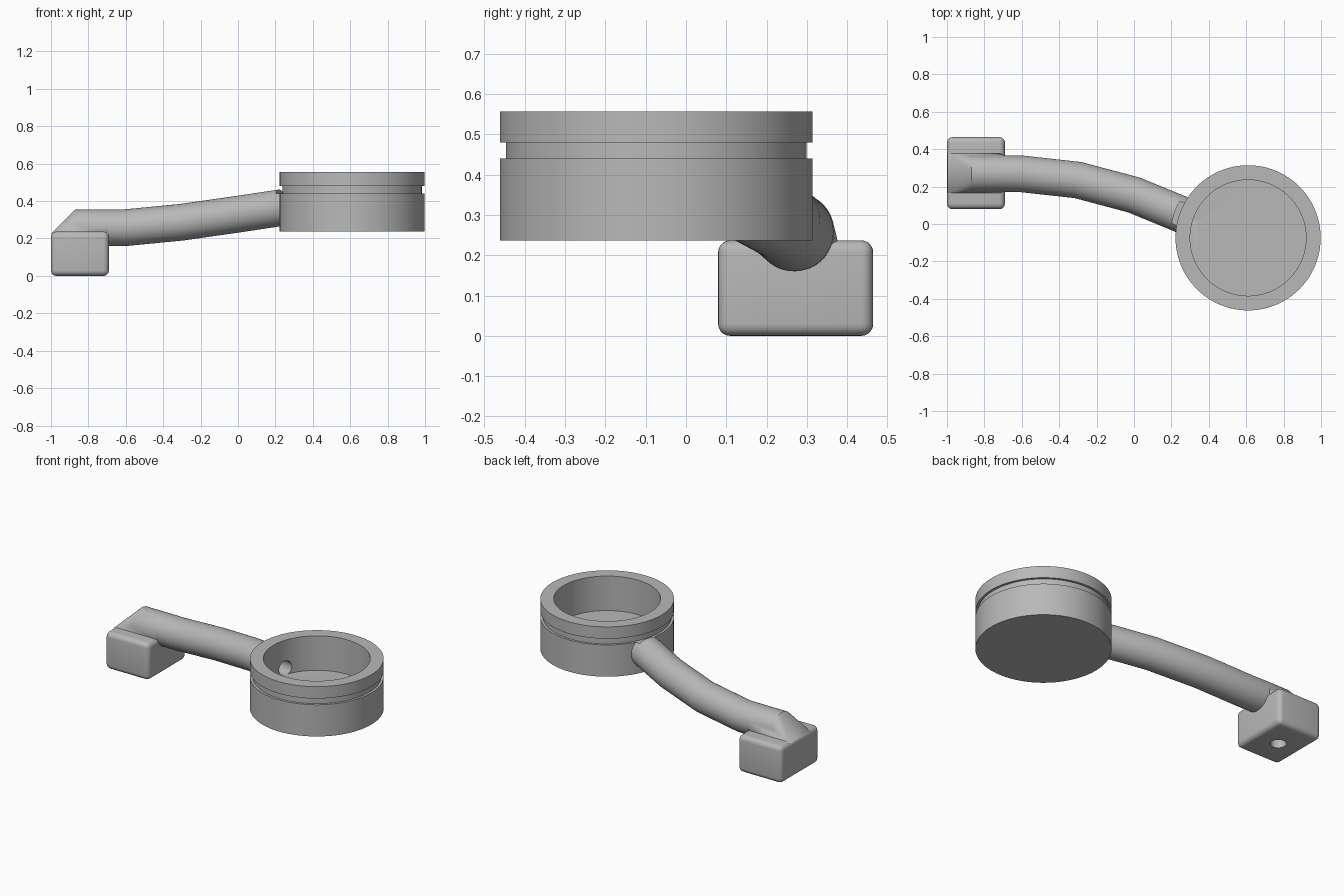
import bpy, bmesh
from math import cos, sin, pi
from mathutils import Vector

if "Cube" in bpy.data.objects:
    bpy.data.objects.remove(bpy.data.objects["Cube"], do_unlink=True)

GREY = (0.48, 0.48, 0.48, 1)
grey = bpy.data.materials.new("plain grey")
grey.use_nodes = True
grey.diffuse_color = GREY
grey.node_tree.nodes["Principled BSDF"].inputs["Base Color"].default_value = GREY

CUP = Vector((0.61, -0.074, 0))
ARM_R, BORE_R = 0.098, 0.046


def finish(name, bm):
    """Turn a bmesh into an object with the shared material."""
    bmesh.ops.recalc_face_normals(bm, faces=bm.faces)
    mesh = bpy.data.meshes.new(name)
    bm.to_mesh(mesh)
    bm.free()
    mesh.materials.append(grey)
    obj = bpy.data.objects.new(name, mesh)
    bpy.context.scene.collection.objects.link(obj)
    return obj


def ring(bm, centre, axis, radius, sides=48):
    """Circle of vertices around a centre, facing along axis."""
    side = Vector((0, 1, 0)) if abs(axis.z) > 0.9 else Vector((0, 0, 1))
    u = axis.cross(side).normalized()
    v = axis.cross(u).normalized()
    return [bm.verts.new(centre + radius * (u * cos(2 * pi * i / sides) + v * sin(2 * pi * i / sides)))
            for i in range(sides)]


def bridge(bm, a, b):
    for i in range(len(a)):
        j = (i + 1) % len(a)
        bm.faces.new((a[i], a[j], b[j], b[i]))


def tube(name, points, radius):
    """Capped round rod along a path."""
    bm = bmesh.new()
    pts = [Vector(p) for p in points]
    rings = []
    for i, p in enumerate(pts):
        axis = (pts[min(i + 1, len(pts) - 1)] - pts[max(i - 1, 0)]).normalized()
        rings.append(ring(bm, p, axis, radius))
    for a, b in zip(rings, rings[1:]):
        bridge(bm, a, b)
    bm.faces.new(rings[0])
    bm.faces.new(rings[-1])
    return finish(name, bm)


def lathe(name, profile, closed=False):
    """Turn an (r, z) profile around the cup axis."""
    bm = bmesh.new()
    up = Vector((0, 0, 1))
    rings = [ring(bm, CUP + up * z, up, r, 96) for r, z in profile]
    for a, b in zip(rings, rings[1:]):
        bridge(bm, a, b)
    if closed:
        bridge(bm, rings[-1], rings[0])
    else:
        bm.faces.new(rings[0])
        bm.faces.new(rings[-1])
    return finish(name, bm)


def cut(obj, cutters):
    """Subtract the cutters and bake the result."""
    for c in cutters:
        mod = obj.modifiers.new("cut", "BOOLEAN")
        mod.operation, mod.solver, mod.object = "DIFFERENCE", "EXACT", c
    bpy.context.view_layer.update()
    deps = bpy.context.evaluated_depsgraph_get()
    mesh = bpy.data.meshes.new_from_object(obj.evaluated_get(deps))
    obj.modifiers.clear()
    obj.data = mesh


# Open cup with a groove below the rim
cup = lathe("cup", [(0.388, 0.237), (0.388, 0.44), (0.373, 0.44), (0.373, 0.48),
                    (0.388, 0.48), (0.388, 0.556), (0.31, 0.556), (0.31, 0.335)])

# Curved arm running into the cup wall
path = [(-0.6, 0.268, 0.258), (-0.3, 0.235, 0.287), (0, 0.155, 0.33)]
arm = tube("arm", [(-0.72, 0.27, 0.258)] + path + [(0.28, 0.04, 0.372)], ARM_R)

# Sloped shoulder joining the arm to the foot
bm = bmesh.new()
for x in (-0.87, -0.7):
    ring(bm, Vector((x, 0.27, 0.258)), Vector((1, 0, 0)), ARM_R)
for x in (-0.998, -0.715):
    for y in (0.165, 0.378):
        bm.verts.new((x, y, 0.228))
hull = bmesh.ops.convex_hull(bm, input=bm.verts)
bmesh.ops.delete(bm, geom=list({v for v in hull["geom_interior"] + hull["geom_unused"]
                                if isinstance(v, bmesh.types.BMVert)}), context="VERTS")
shoulder = finish("shoulder", bm)

# Rounded foot block
bm = bmesh.new()
bmesh.ops.create_cube(bm, size=1)
for v in bm.verts:
    v.co = Vector((-0.845, 0.272, 0.1185)) + Vector((v.co.x * 0.31, v.co.y * 0.385, v.co.z * 0.237))
bmesh.ops.bevel(bm, geom=bm.edges[:], offset=0.03, segments=5, profile=0.5, affect="EDGES")
foot = finish("foot", bm)

# Bore through foot, arm and cup wall, and the groove clearance in the arm
drop = tube("bore_drop", [(-0.845, 0.27, -0.1), (-0.845, 0.27, 0.27)], BORE_R)
run = tube("bore_run", [(-0.86, 0.27, 0.258)] + path + [(0.45, -0.03, 0.397)], BORE_R)
groove = lathe("groove_clearance", [(0.373, 0.44), (0.415, 0.44), (0.415, 0.48), (0.373, 0.48)], True)
cut(cup, [run])
cut(arm, [run, groove])
cut(shoulder, [drop, run])
cut(foot, [drop, run])
for helper in (drop, run, groove):
    bpy.data.objects.remove(helper, do_unlink=True)

# Smooth rounded surfaces, keep hard edges
bpy.ops.object.select_all(action="DESELECT")
for obj in (cup, arm, shoulder, foot):
    obj.select_set(True)
    bpy.context.view_layer.objects.active = obj
bpy.ops.object.shade_smooth_by_angle(angle=pi / 6)
